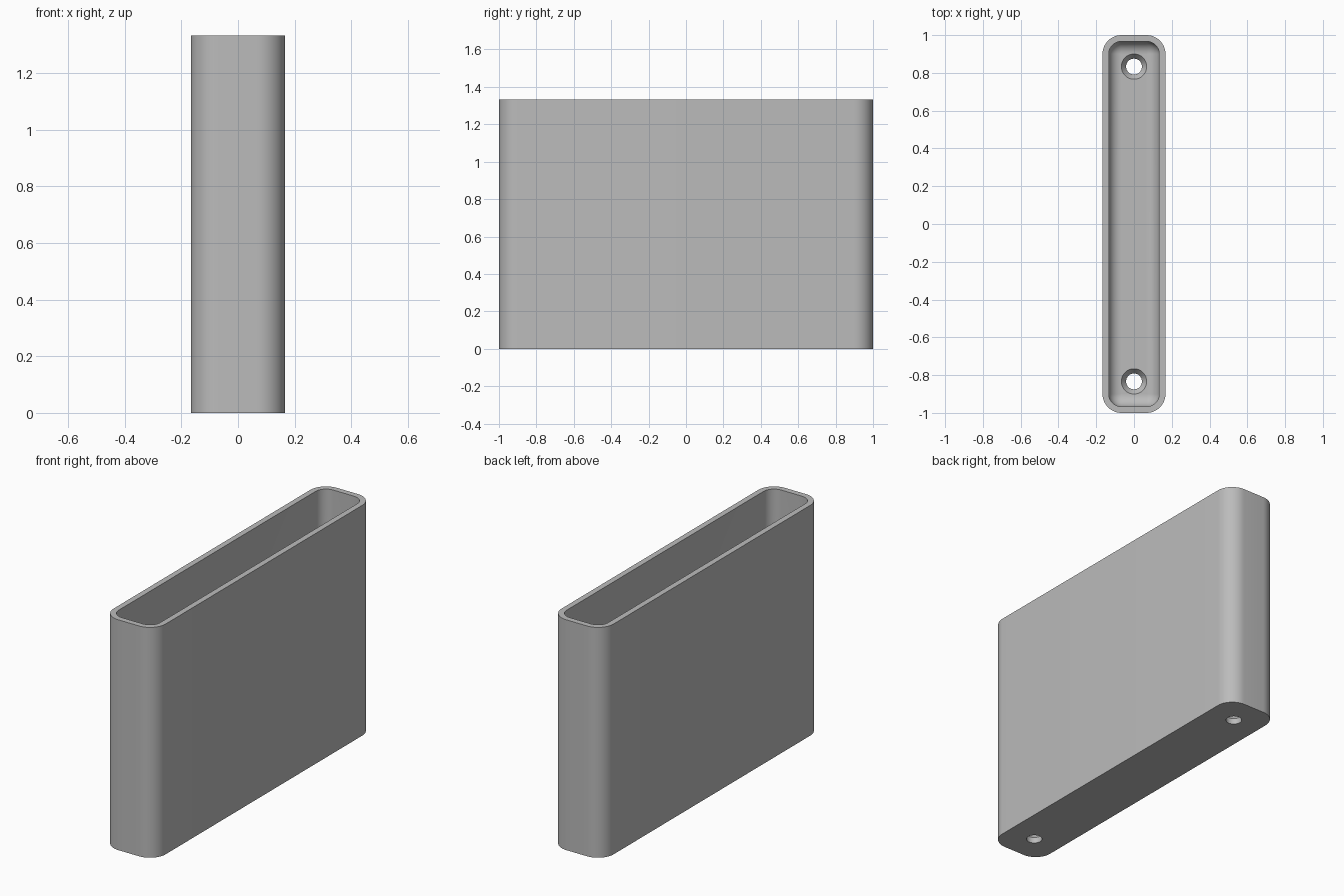
import bpy
import bmesh
from math import cos, sin, pi

if "Cube" in bpy.data.objects:
    bpy.data.objects.remove(bpy.data.objects["Cube"])

HALF_X, HALF_Y, HEIGHT = 1 / 6, 1.0, 4 / 3
CORNER, WALL, FILLET, FLOOR = 0.1, 1 / 30, 0.066, 1 / 15
HOLE_Y, HOLE_R, SINK_R, SINK_DEPTH = 5 / 6, 0.042, 0.067, 0.033

gray = bpy.data.materials.new("plain gray")
gray.use_nodes = True
color = (0.5, 0.5, 0.5, 1)
gray.diffuse_color = color
gray.node_tree.nodes["Principled BSDF"].inputs["Base Color"].default_value = color


def make_object(name, bm):
    bmesh.ops.recalc_face_normals(bm, faces=bm.faces)
    mesh = bpy.data.meshes.new(name)
    bm.to_mesh(mesh)
    bm.free()
    mesh.materials.append(gray)
    obj = bpy.data.objects.new(name, mesh)
    bpy.context.collection.objects.link(obj)
    return obj


def loft(name, rings):
    """Join closed rings of points in order and cap both ends."""
    bm = bmesh.new()
    loops = [[bm.verts.new(p) for p in ring] for ring in rings]
    for a, b in zip(loops, loops[1:]):
        for i in range(len(a)):
            j = (i + 1) % len(a)
            bm.faces.new((a[i], a[j], b[j], b[i]))
    bm.faces.new(loops[0])
    bm.faces.new(loops[-1])
    return make_object(name, bm)


def rounded_ring(inset, z, steps=12):
    """Rounded rectangle, set in from the outer outline."""
    r = CORNER - inset
    points = []
    for quarter, (sx, sy) in enumerate([(1, 1), (-1, 1), (-1, -1), (1, -1)]):
        for k in range(steps + 1):
            a = (quarter + k / steps) * pi / 2
            points.append((sx * (HALF_X - CORNER) + r * cos(a),
                           sy * (HALF_Y - CORNER) + r * sin(a), z))
    return points


def circle(y, r, z, sides=48):
    return [(r * cos(2 * pi * i / sides), y + r * sin(2 * pi * i / sides), z)
            for i in range(sides)]


# Open case: outer wall, rim, inner wall, filleted floor
rings = [rounded_ring(0, 0), rounded_ring(0, HEIGHT), rounded_ring(WALL, HEIGHT)]
for k in range(11):
    a = k / 10 * pi / 2
    rings.append(rounded_ring(WALL + FILLET * (1 - cos(a)),
                              FLOOR + FILLET * (1 - sin(a))))
case = loft("open_case", rings)

# Countersunk screw holes through the floor
for side in (-1, 1):
    y = side * HOLE_Y
    slope = (SINK_R - HOLE_R) / SINK_DEPTH
    cutter = loft("hole_cutter", [
        circle(y, HOLE_R, -0.05),
        circle(y, HOLE_R, FLOOR - SINK_DEPTH),
        circle(y, SINK_R, FLOOR),
        circle(y, SINK_R + slope * 0.02, FLOOR + 0.02)])
    cutter.hide_render = True
    cut = case.modifiers.new("screw_hole", "BOOLEAN")
    cut.operation = "DIFFERENCE"
    cut.solver = "EXACT"
    cut.object = cutter
    bpy.context.view_layer.objects.active = case
    bpy.ops.object.modifier_apply(modifier=cut.name)
    bpy.data.objects.remove(cutter)

bpy.ops.object.select_all(action="DESELECT")
case.select_set(True)
bpy.context.view_layer.objects.active = case
bpy.ops.object.shade_smooth_by_angle(angle=pi / 6)
